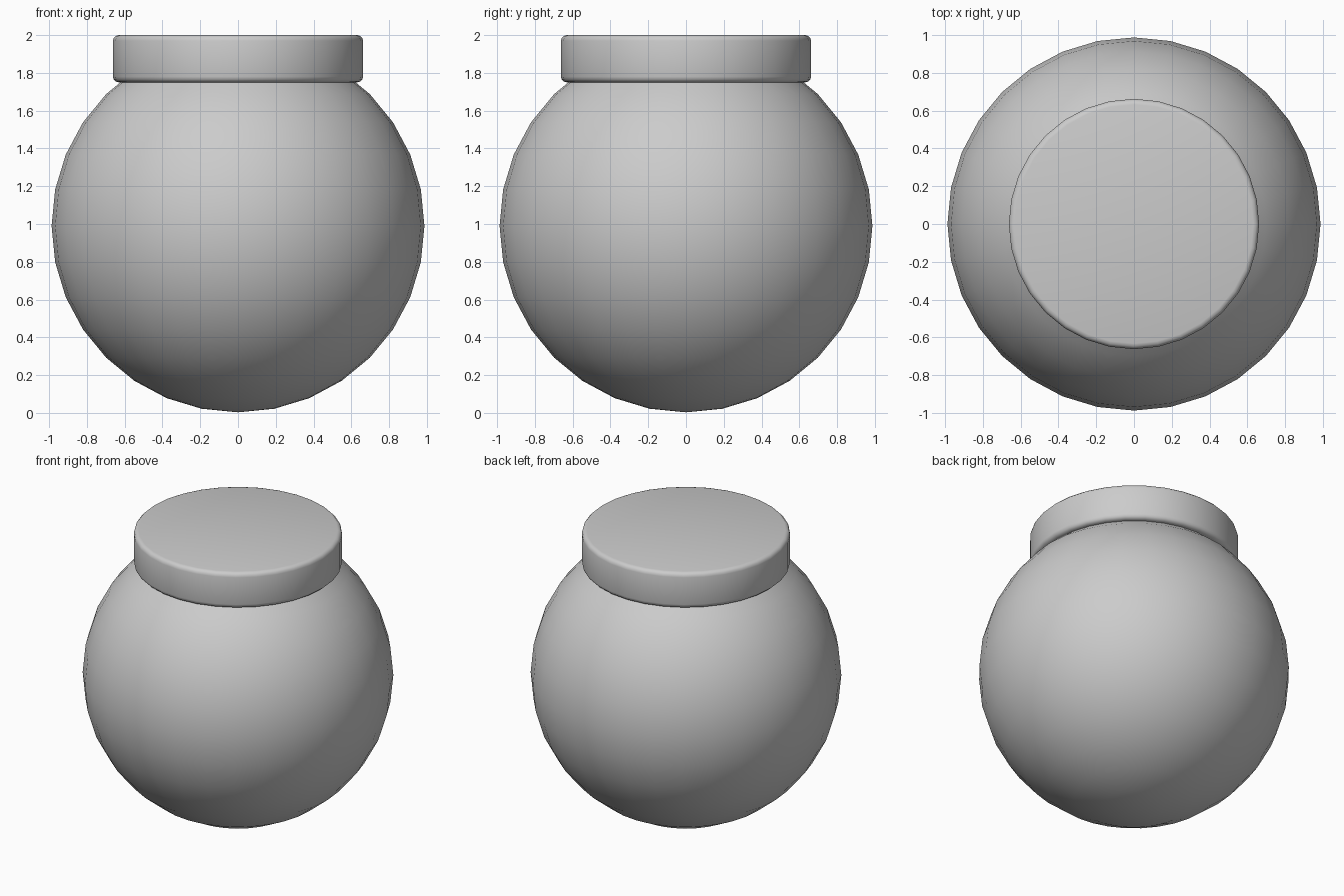
import bpy
import bmesh

if "Cube" in bpy.data.objects:
    bpy.data.objects.remove(bpy.data.objects["Cube"])

R = 0.987          # body radius
LID_R = 0.662
LID_Z0, LID_Z1 = 1.75, 2.0


def smooth(obj, angle=1.05):
    bpy.ops.object.select_all(action='DESELECT')
    obj.select_set(True)
    bpy.context.view_layer.objects.active = obj
    bpy.ops.object.shade_smooth_by_angle(angle=angle)


# Round jar body, open at the neck hidden inside the lid
bpy.ops.mesh.primitive_uv_sphere_add(segments=32, ring_count=16, radius=R, location=(0, 0, R + 0.003))
body = bpy.context.object
body.name = "jar_body"
bm = bmesh.new()
bm.from_mesh(body.data)
neck = [v for v in bm.verts if v.co.z > R * 0.84]
bmesh.ops.delete(bm, geom=neck, context='VERTS')
bm.to_mesh(body.data)
bm.free()
smooth(body)

# Flat lid with softly rounded rims
bpy.ops.mesh.primitive_cylinder_add(vertices=32, radius=LID_R, depth=LID_Z1 - LID_Z0,
                                    location=(0, 0, (LID_Z0 + LID_Z1) / 2))
lid = bpy.context.object
lid.name = "lid"
bev = lid.modifiers.new("rounded_rim", 'BEVEL')
bev.width = 0.03
bev.segments = 3
bev.limit_method = 'ANGLE'
bev.angle_limit = 1.0
bpy.ops.object.modifier_apply(modifier=bev.name)
smooth(lid)
